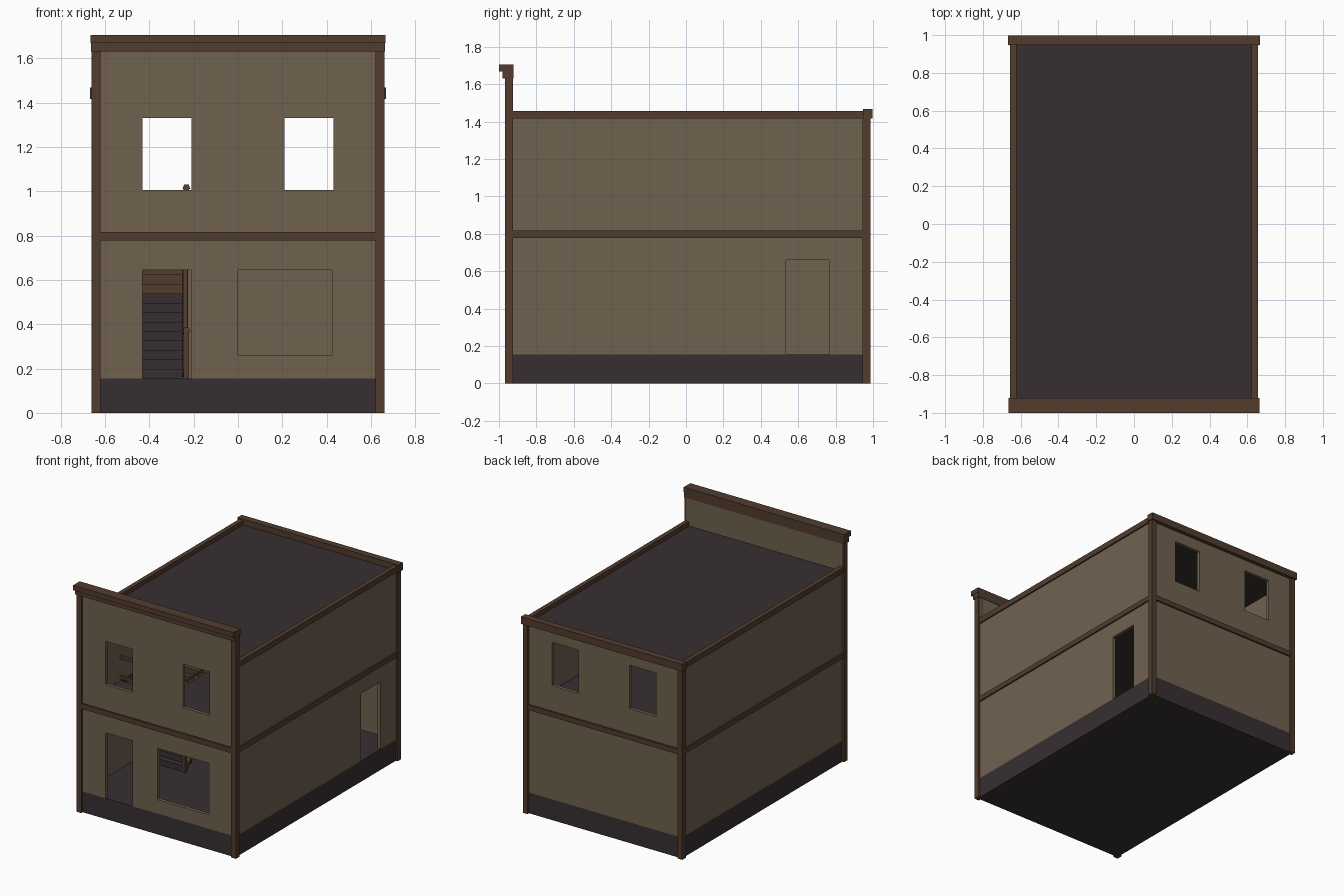
import bpy, bmesh, math

if "Cube" in bpy.data.objects:
    bpy.data.objects.remove(bpy.data.objects["Cube"])


def material(name, rgb):
    m = bpy.data.materials.new(name)
    m.diffuse_color = (*rgb, 1)
    m.use_nodes = True
    m.node_tree.nodes["Principled BSDF"].inputs["Base Color"].default_value = m.diffuse_color
    return m


TAN = material("tan_plaster", (0.162, 0.122, 0.078))
BROWN = material("brown_timber", (0.084, 0.045, 0.027))
DARK = material("dark_slate", (0.039, 0.028, 0.031))


def finish(name, bm, mat):
    me = bpy.data.meshes.new(name)
    bm.to_mesh(me)
    bm.free()
    me.materials.append(mat)
    ob = bpy.data.objects.new(name, me)
    bpy.context.collection.objects.link(ob)
    return ob


def box(name, x, y, z, mat):
    bm = bmesh.new()
    bmesh.ops.create_cube(bm, size=1)
    for v in bm.verts:
        for i, (a, b) in enumerate((x, y, z)):
            v.co[i] = a if v.co[i] < 0 else b
    return finish(name, bm, mat)


def panel(name, us, vs, holes, place, thick, mat):
    """Flat slab with rectangular holes (u0, u1, v0, v1)."""
    us = sorted(set(us) | {h[i] for h in holes for i in (0, 1)})
    vs = sorted(set(vs) | {h[i] for h in holes for i in (2, 3)})
    bm = bmesh.new()
    grid = [[bm.verts.new(place(u, v)) for v in vs] for u in us]
    for i in range(len(us) - 1):
        for j in range(len(vs) - 1):
            u, v = (us[i] + us[i + 1]) / 2, (vs[j] + vs[j + 1]) / 2
            if not any(a < u < b and c < v < d for a, b, c, d in holes):
                bm.faces.new((grid[i][j], grid[i + 1][j], grid[i + 1][j + 1], grid[i][j + 1]))
    loose = [v for v in bm.verts if not v.link_faces]
    bmesh.ops.delete(bm, geom=loose, context='VERTS')
    ob = finish(name, bm, mat)
    mod = ob.modifiers.new("thickness", 'SOLIDIFY')
    mod.thickness = thick
    mod.offset = 0
    return ob


def beam(name, x, p, q, size, mat):
    """Sloped square beam between (y, z) points p and q."""
    dy, dz = q[0] - p[0], q[1] - p[1]
    n = math.hypot(dy, dz)
    ob = box(name, (-size / 2, size / 2), (-n / 2, n / 2), (-size / 2, size / 2), mat)
    ob.location = (x, (p[0] + q[0]) / 2, (p[1] + q[1]) / 2)
    ob.rotation_euler[0] = math.atan2(dz, dy)


# foundation and roof slab
box("foundation", (-0.645, 0.645), (-0.95, 0.97), (0, 0.155), DARK)
box("roof", (-0.63, 0.63), (-0.935, 0.96), (1.395, 1.425), DARK)

# walls with openings
T = 0.025
windows = [(-0.43, -0.21, 1.005, 1.33), (0.21, 0.43, 1.005, 1.33)]
panel("front_wall", (-0.645, 0.645), (0.155, 1.64),
      windows + [(-0.43, -0.21, 0.155, 0.645), (0, 0.425, 0.26, 0.645)],
      lambda u, v: (u, -0.95 + T / 2, v), T, TAN)
panel("back_wall", (-0.645, 0.645), (0.155, 1.42), windows,
      lambda u, v: (-u, 0.97 - T / 2, v), T, TAN)
panel("right_wall", (-0.93, 0.95), (0.155, 1.42), [(0.535, 0.765, 0.155, 0.66)],
      lambda u, v: (0.645 - T / 2, u, v), T, TAN)
panel("left_wall", (-0.93, 0.95), (0.155, 1.42), [],
      lambda u, v: (-0.645 + T / 2, -u + 0.02, v), T, TAN)

# upper floor with stairwell
panel("upper_floor", (-0.62, 0.62), (-0.925, 0.945), [(-0.615, -0.22, -0.5, 0.36)],
      lambda u, v: (u, v, 0.795), 0.035, DARK)

# corner posts and side rails
for side, s in (("left", -1), ("right", 1)):
    x = tuple(sorted((s * 0.62, s * 0.66)))
    box(side + "_front_post", x, (-0.967, -0.925), (0, 1.635), BROWN)
    box(side + "_back_post", x, (0.945, 0.987), (0, 1.42), BROWN)
    xr = tuple(sorted((s * 0.622, s * 0.656)))
    box(side + "_middle_rail", xr, (-0.925, 0.945), (0.778, 0.816), BROWN)
    box(side + "_roof_rail", xr, (-0.925, 0.95), (1.415, 1.457), BROWN)
box("front_middle_rail", (-0.62, 0.62), (-0.963, -0.93), (0.778, 0.816), BROWN)
box("back_middle_rail", (-0.62, 0.62), (0.95, 0.983), (0.778, 0.816), BROWN)

# cornices
box("front_cornice_lower", (-0.663, 0.663), (-0.98, -0.922), (1.63, 1.668), BROWN)
box("front_cornice_upper", (-0.665, 0.665), (-1.0, -0.922), (1.668, 1.705), BROWN)
box("back_cornice", (-0.668, 0.668), (0.947, 0.998), (1.415, 1.468), BROWN)

# staircase
N = 15
rise, run, y0 = 0.64 / N, 0.66 / N, -0.3
for i in range(N):
    top = 0.155 + rise * (i + 1)
    box("stair_step_%d" % (i + 1), (-0.62, -0.25),
        (y0 + run * i, y0 + run * (i + 1.6)), (top - rise * 1.5, top),
        DARK if top < 0.57 else BROWN)
beam("stair_side_board", -0.237, (y0, 0.17), (y0 + 0.66, 0.78), 0.025, BROWN)
beam("stair_handrail", -0.237, (y0, 0.36), (y0 + 0.66, 0.98), 0.02, BROWN)

# newel posts with tapered caps, and the landing railing
for name, y, z in (("lower", y0, 0.155), ("upper_front", -0.5, 0.8), ("upper_back", 0.36, 0.8)):
    box(name + "_newel", (-0.245, -0.22), (y - 0.012, y + 0.012), (z, z + 0.21), BROWN)
    cap = box(name + "_newel_cap", (-0.25, -0.215), (y - 0.017, y + 0.017), (z + 0.21, z + 0.23), BROWN)
    for v in cap.data.vertices:
        if v.co.z > z + 0.22:
            v.co.x = -0.2325 + (v.co.x + 0.2325) * 0.6
            v.co.y = y + (v.co.y - y) * 0.6
for part, z in (("top", 0.98), ("bottom", 0.83)):
    box("landing_front_rail_" + part, (-0.62, -0.235), (-0.51, -0.49), (z, z + 0.02), BROWN)
    box("landing_side_rail_" + part, (-0.243, -0.223), (-0.5, 0.36), (z, z + 0.02), BROWN)
